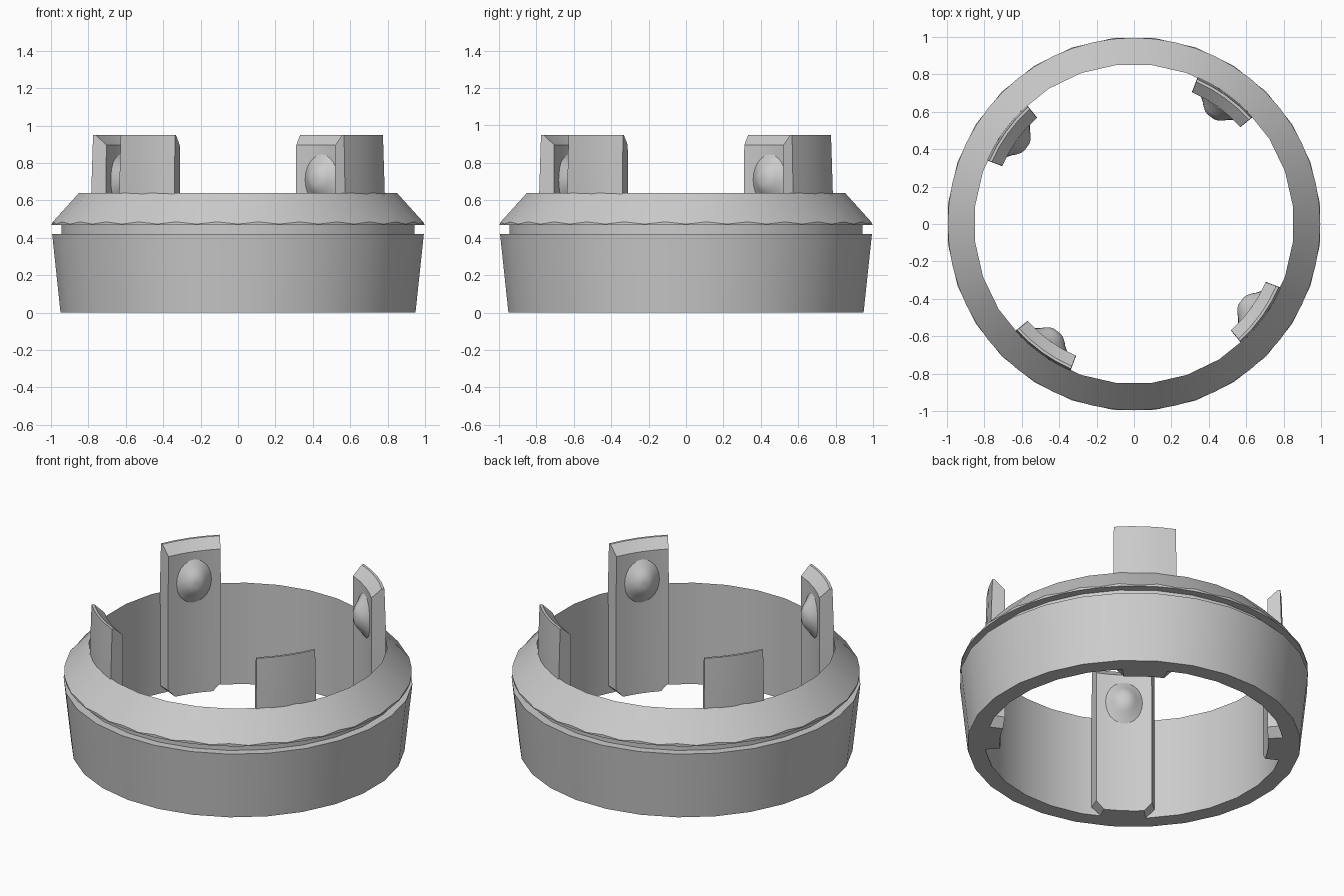
import bpy, bmesh, math

if "Cube" in bpy.data.objects:
    bpy.data.objects.remove(bpy.data.objects["Cube"], do_unlink=True)

SIDES = 28
HALF = math.pi / SIDES

grey = bpy.data.materials.new("plain grey")
grey.use_nodes = True
colour = (0.6, 0.6, 0.6, 1)
grey.diffuse_color = colour
grey.node_tree.nodes["Principled BSDF"].inputs["Base Color"].default_value = colour


def finish(bm, name, angle=30):
    bmesh.ops.recalc_face_normals(bm, faces=bm.faces)
    mesh = bpy.data.meshes.new(name)
    bm.to_mesh(mesh)
    bm.free()
    mesh.materials.append(grey)
    obj = bpy.data.objects.new(name, mesh)
    bpy.context.collection.objects.link(obj)
    bpy.ops.object.select_all(action="DESELECT")
    obj.select_set(True)
    bpy.context.view_layer.objects.active = obj
    bpy.ops.object.shade_smooth_by_angle(angle=math.radians(angle))
    return obj


def bridge(bm, a, b):
    n = len(a)
    for i in range(n):
        bm.faces.new((a[i], a[(i + 1) % n], b[(i + 1) % n], b[i]))


# Ring body: tapered wall, groove and sloped collar with a scalloped rim
def make_ring():
    bm = bmesh.new()
    profile = [(0.855, 0), (0.955, 0), (1, 0.42), (0.95, 0.42), (0.95, 0.468),
               (0.996, 0.468), (0.996, None), (0.855, 0.64)]
    loops = []
    for i in range(2 * SIDES):
        corner = i % 2 == 1
        a = i * HALF
        loop = []
        for k, (r, z) in enumerate(profile):
            if k not in (5, 6) and not corner:
                r *= math.cos(HALF)
            if z is None:
                z = 0.485 if corner else 0.473
            loop.append(bm.verts.new((r * math.cos(a), r * math.sin(a), z)))
        loops.append(loop)
    for i, loop in enumerate(loops):
        bridge(bm, loop, loops[(i + 1) % len(loops)])
    finish(bm, "ring_body")


# Upright clip: curved bar with bevelled top and chamfered foot
def make_clip(turn, name):
    bm = bmesh.new()
    # height, outer radius, outer half width, inner radius, inner half width
    levels = [(0, 0.856, 0.13, 0.77, 0.115), (0.05, 0.856, 0.182, 0.77, 0.16),
              (0.64, 0.855, 0.182, 0.77, 0.16), (0.895, 0.847, 0.179, 0.77, 0.158),
              (0.95, 0.845, 0.178, 0.83, 0.174)]
    steps = 4
    loops = []
    for z, ro, wo, ri, wi in levels:
        loop = []
        for r, w, sign in ((ro, wo, 1), (ri, wi, -1)):
            span = math.asin(w / r)
            for k in range(steps + 1):
                a = turn + sign * span * (2 * k / steps - 1)
                loop.append(bm.verts.new((r * math.cos(a), r * math.sin(a), z)))
        loops.append(loop)
    for a, b in zip(loops, loops[1:]):
        bridge(bm, a, b)
    bm.faces.new(loops[0])
    bm.faces.new(loops[-1])
    finish(bm, name)


# Soft locking bump on the inner face of a clip
def make_bump(turn, name):
    bm = bmesh.new()
    bell = [(1, -0.1), (0.88, 0.08), (0.72, 0.3), (0.55, 0.62), (0.36, 0.87), (0.18, 0.97)]
    segments = 24
    loops = []
    for s, h in bell:
        loop = []
        for k in range(segments):
            a = 2 * math.pi * k / segments
            loop.append(bm.verts.new((0.763 - 0.06 * h, 0.115 * s * math.cos(a),
                                      0.71 + 0.135 * s * math.sin(a))))
        loops.append(loop)
    for a, b in zip(loops, loops[1:]):
        bridge(bm, a, b)
    bm.faces.new(loops[-1])
    bm.faces.new(loops[0])
    bump = finish(bm, name, 60)
    bump.rotation_euler.z = turn


make_ring()
for i, place in enumerate(("back_left", "back_right", "front_right", "front_left")):
    turn = math.radians(54.3 + 90 * i)
    make_clip(turn, place + "_clip")
    make_bump(turn, place + "_clip_bump")
